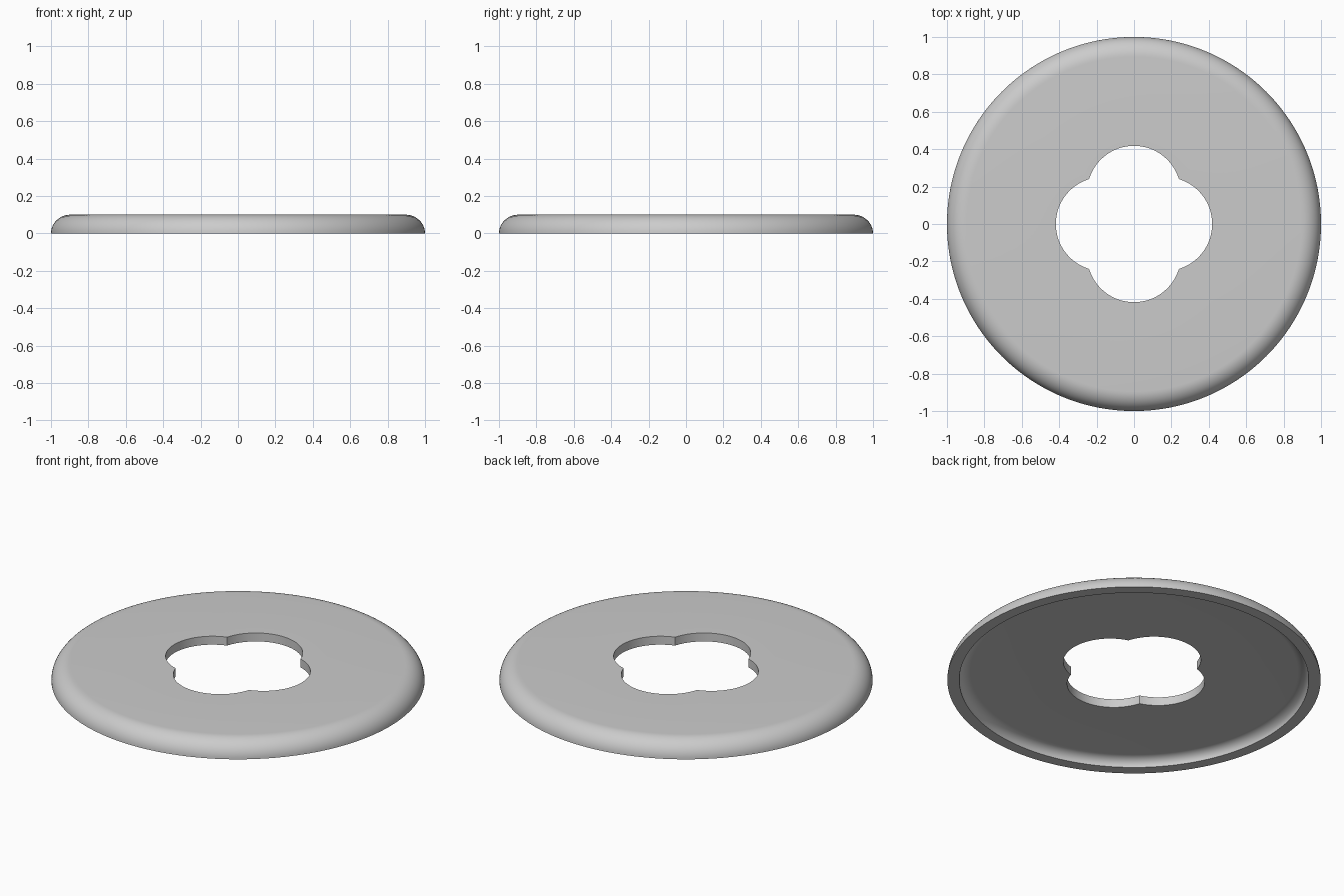
import bpy, bmesh
from math import sin, cos, pi, sqrt, radians

old = bpy.data.objects.get("Cube")
if old:
    bpy.data.objects.remove(old, do_unlink=True)

SEGMENTS = 192          # divisible by 8, so the lobe corners are exact
ARC = 12
HEIGHT, PLATE_BOTTOM = 0.10, 0.05
LOBE_OFFSET, LOBE_RADIUS = 0.167, 0.251


def lobed(a):
    """Radius of the four-lobed opening at angle a."""
    p = (a + pi / 4) % (pi / 2) - pi / 4
    return LOBE_OFFSET * cos(p) + sqrt(LOBE_RADIUS**2 - (LOBE_OFFSET * sin(p))**2)


def quarter(radius, width, height):
    """Quarter round from the floor up to the flat, as (radius, z) pairs."""
    steps = [i / ARC * pi / 2 for i in range(ARC + 1)]
    return [(radius - width * (1 - cos(t)), height * sin(t)) for t in steps]


# Closed section: opening, rounded outside, rim, hollow underside
outside = quarter(1.0, 0.105, HEIGHT)[::-1]
inside = quarter(0.936, 0.06, PLATE_BOTTOM)
section = [(None, HEIGHT)] + outside + inside + [(None, PLATE_BOTTOM)]

bm = bmesh.new()
angles = [2 * pi * i / SEGMENTS for i in range(SEGMENTS)]
rings = []
for radius, z in section:
    ring = []
    for a in angles:
        r = lobed(a) if radius is None else radius
        ring.append(bm.verts.new((r * cos(a), r * sin(a), z)))
    rings.append(ring)
for k, ring in enumerate(rings):
    after = rings[(k + 1) % len(rings)]
    for i in range(SEGMENTS):
        j = (i + 1) % SEGMENTS
        bm.faces.new((ring[i], after[i], after[j], ring[j]))
bmesh.ops.recalc_face_normals(bm, faces=bm.faces)

mesh = bpy.data.meshes.new("cover_plate")
bm.to_mesh(mesh)
bm.free()
plate = bpy.data.objects.new("cover_plate", mesh)
bpy.context.collection.objects.link(plate)

# Plain grey finish
grey = bpy.data.materials.new("light_grey")
grey.use_nodes = True
colour = (0.6, 0.6, 0.6, 1)
grey.diffuse_color = colour
grey.node_tree.nodes["Principled BSDF"].inputs["Base Color"].default_value = colour
mesh.materials.append(grey)

bpy.ops.object.select_all(action="DESELECT")
plate.select_set(True)
bpy.context.view_layer.objects.active = plate
bpy.ops.object.shade_smooth_by_angle(angle=radians(30))
